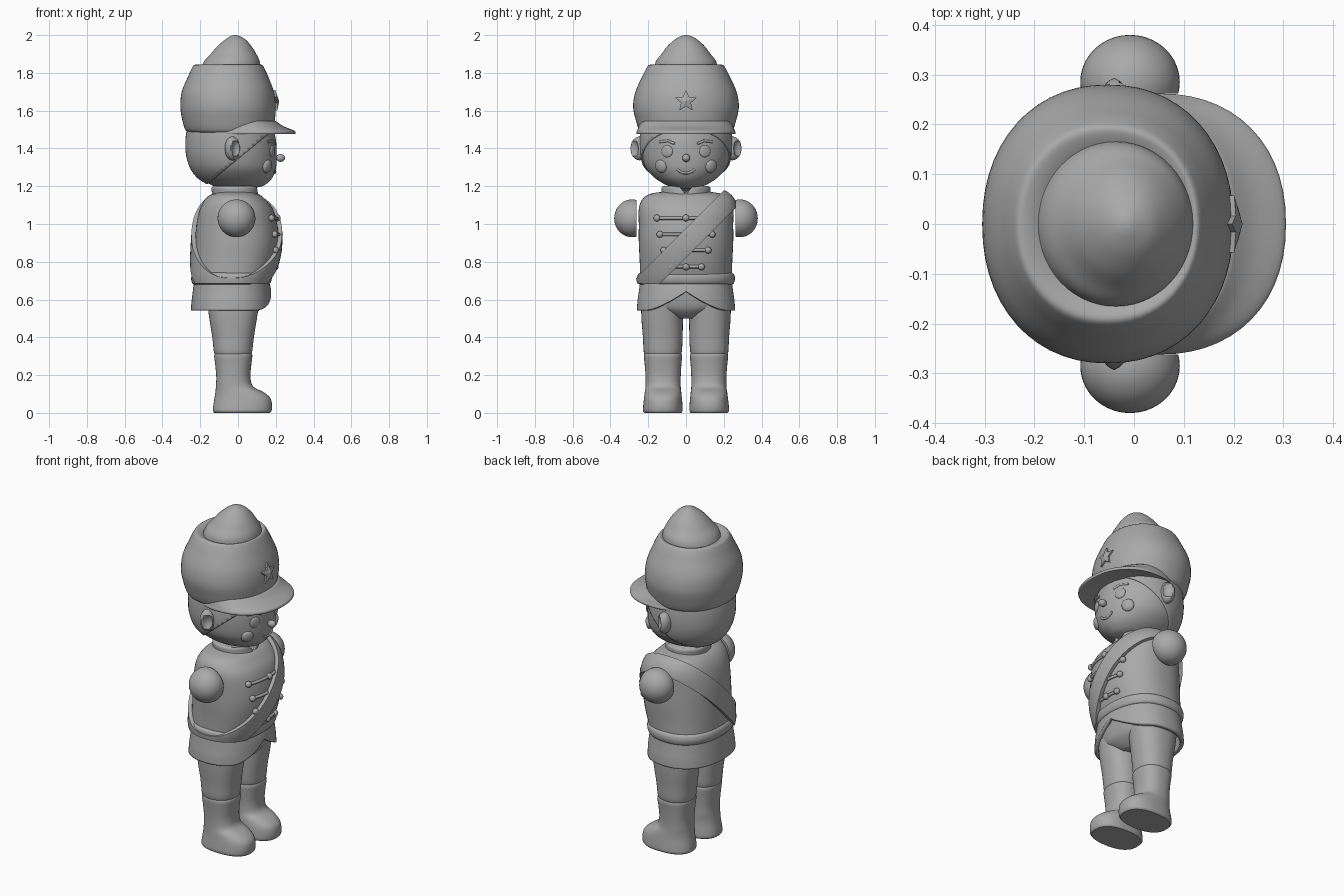
import bpy, bmesh, math
from mathutils import Vector
from mathutils.bvhtree import BVHTree

if "Cube" in bpy.data.objects:
    bpy.data.objects.remove(bpy.data.objects["Cube"])

grey = bpy.data.materials.new("plain grey")
grey.diffuse_color = (0.4, 0.4, 0.4, 1)
grey.use_nodes = True
grey.node_tree.nodes["Principled BSDF"].inputs["Base Color"].default_value = grey.diffuse_color


def finish(name, bm, angle=40):
    bmesh.ops.recalc_face_normals(bm, faces=bm.faces)
    me = bpy.data.meshes.new(name)
    bm.to_mesh(me)
    bm.free()
    me.materials.append(grey)
    me.shade_smooth()
    me.set_sharp_from_angle(angle=math.radians(angle))
    ob = bpy.data.objects.new(name, me)
    bpy.context.collection.objects.link(ob)
    return ob


def spline(rows, steps):
    """Catmull-Rom interpolation between section rows."""
    out = []
    for i in range(len(rows) - 1):
        p0, p1, p2, p3 = (rows[max(i - 1, 0)], rows[i], rows[i + 1],
                          rows[min(i + 2, len(rows) - 1)])
        for k in range(steps):
            t = k / steps
            out.append([0.5 * (2 * b + (c - a) * t + (2 * a - 5 * b + 4 * c - d) * t * t
                               + (3 * b - a - 3 * c + d) * t ** 3)
                        for a, b, c, d in zip(p0, p1, p2, p3)])
    return out + [list(rows[-1])]


def loft(rows, power=2.0, seg=56, steps=4, caps=True, warp=None):
    """Stack of superellipses; a row is z, x0, x1, y half-width or z, x0, x1, y0, y1."""
    rows = [r if len(r) == 5 else (r[0], r[1], r[2], -r[3], r[3]) for r in rows]
    bm = bmesh.new()
    rings = []
    for z, x0, x1, y0, y1 in spline(rows, steps):
        ring = []
        for i in range(seg):
            a = 2 * math.pi * i / seg
            c, s = math.cos(a), math.sin(a)
            co = Vector(((x0 + x1) / 2 + (x1 - x0) / 2 * math.copysign(abs(c) ** (2 / power), c),
                         (y0 + y1) / 2 + (y1 - y0) / 2 * math.copysign(abs(s) ** (2 / power), s), z))
            ring.append(bm.verts.new(warp(co) if warp else co))
        rings.append(ring)
    for a, b in zip(rings, rings[1:]):
        for i in range(seg):
            j = (i + 1) % seg
            bm.faces.new((a[i], a[j], b[j], b[i]))
    if caps:
        bm.faces.new(rings[0][::-1])
        bm.faces.new(rings[-1])
    bmesh.ops.recalc_face_normals(bm, faces=bm.faces)
    return bm


def band(source, grow, cuts):
    """Inflated copy of a part, trimmed by planes (point, outward normal)."""
    bm = bmesh.new()
    bm.from_mesh(source.data)
    bm.normal_update()
    for v, n in [(v, v.normal.copy()) for v in bm.verts]:
        v.co += n * grow
    for co, no in cuts:
        bmesh.ops.bisect_plane(bm, geom=bm.verts[:] + bm.edges[:] + bm.faces[:],
                               plane_co=co, plane_no=no, clear_outer=True)
    return bm


def surface(ob):
    """Function giving the front point and normal of a part at (y, z)."""
    me = ob.data
    tree = BVHTree.FromPolygons([v.co for v in me.vertices], [p.vertices for p in me.polygons])

    def hit(y, z):
        p, n = tree.ray_cast(Vector((1, y, z)), Vector((-1, 0, 0)))[:2]
        return p, n
    return hit


def ball(name, loc, size, facing=None):
    bm = bmesh.new()
    bmesh.ops.create_uvsphere(bm, u_segments=24, v_segments=14, radius=1)
    for v in bm.verts:
        co = Vector(v.co[i] * size[i] for i in range(3))
        if facing:
            co = facing.to_track_quat('Z', 'Y') @ co
        v.co = co + Vector(loc)
    return finish(name, bm)


def cord(name, hit, pts, r, lift=0.0):
    cu = bpy.data.curves.new(name, 'CURVE')
    cu.dimensions = '3D'
    cu.bevel_depth, cu.bevel_resolution, cu.use_fill_caps = r, 2, True
    sp = cu.splines.new('POLY')
    sp.points.add(len(pts) - 1)
    for p, (y, z) in zip(sp.points, pts):
        co, no = hit(y, z)
        p.co = (*(co + no * lift), 1)
    cu.materials.append(grey)
    ob = bpy.data.objects.new(name, cu)
    bpy.context.collection.objects.link(ob)


def solidify(ob, t, bevel=0):
    m = ob.modifiers.new("thickness", 'SOLIDIFY')
    m.thickness, m.offset = t, -1
    if bevel:
        b = ob.modifiers.new("round", 'BEVEL')
        b.width, b.segments, b.limit_method, b.angle_limit = bevel, 3, 'ANGLE', math.radians(50)


# hat: shell, dome and visor
hat = finish("hat", loft([
    (1.485, -.262, .172, .238), (1.5, -.28, .185, .25), (1.55, -.295, .195, .266),
    (1.62, -.305, .2, .28), (1.7, -.298, .19, .268), (1.78, -.265, .16, .232),
    (1.82, -.247, .142, .212), (1.842, -.232, .128, .195), (1.838, -.205, .112, .172),
    (1.82, -.17, .08, .14)], 2.15))
finish("hat_dome", loft([
    (1.81, -.2, .122, .168), (1.86, -.18, .115, .16), (1.9, -.145, .097, .13),
    (1.94, -.11, .072, .1), (1.975, -.07, .042, .062), (1.994, -.04, .01, .028),
    (2.0, -.022, -.008, .008)]))
finish("hat_visor", loft([
    (1.478, -.19, .29, .248), (1.476, -.205, .302, .26), (1.486, -.205, .305, .262),
    (1.496, -.2, .295, .258), (1.518, -.18, .24, .25), (1.545, -.16, .2, .235)], 2.2), 60)

# star on the hat
hit = surface(hat)
bm = bmesh.new()
cen = bm.verts.new(hit(0, 1.65)[0] + Vector((.02, 0, 0)))
tip, base = [], []
for i in range(10):
    a, r = math.pi * i / 5, (.06, .028)[i % 2]
    p = hit(r * math.sin(a), 1.65 + r * math.cos(a))[0]
    tip.append(bm.verts.new(p + Vector((.01, 0, 0))))
    base.append(bm.verts.new(p - Vector((.01, 0, 0))))
for i in range(10):
    j = (i + 1) % 10
    bm.faces.new((cen, tip[i], tip[j]))
    bm.faces.new((tip[i], base[i], base[j], tip[j]))
finish("hat_star", bm, 15)

# head and hair
head = finish("head", loft([
    (1.188, -.07, .07, .05), (1.2, -.125, .128, .09), (1.22, -.165, .16, .13), (1.25, -.21, .185, .172),
    (1.3, -.247, .202, .215), (1.37, -.268, .205, .235), (1.45, -.27, .2, .238),
    (1.52, -.26, .18, .23)]))
hair = finish("hair", band(head, .008, [((.05, 0, 1.385), (.82, 0, -1))]))
solidify(hair, .015)

# face
hit = surface(head)
p, n = hit(0, 1.35)
ball("nose", p + n * .02, (.021, .021, .024), n)
cord("mouth", hit, [(-.045, 1.29), (-.03, 1.277), (-.01, 1.27), (.01, 1.27), (.03, 1.277), (.045, 1.29)], .007)
for s, side in ((-1, "right"), (1, "left")):
    p, n = hit(.1 * s, 1.385)
    ball("eye_" + side, p, (.032, .032, .009), n)
    p, n = hit(.133 * s, 1.305)
    ball("cheek_" + side, p, (.035, .035, .016), n)
    cord("brow_" + side, hit, [(.06 * s, 1.425), (.095 * s, 1.44), (.14 * s, 1.435)], .007)
    # ear, dished on its outer front side
    bm = bmesh.new()
    bmesh.ops.create_uvsphere(bm, u_segments=28, v_segments=18, radius=1)
    axis = Vector((.6, .8 * s, 0))
    for v in bm.verts:
        d = max(0, v.co.dot(axis) - .72)
        q = v.co - axis * d * 2.2
        v.co = (q.x * .04 - .03, q.y * .05 + .245 * s, q.z * .063 + 1.4)
    finish("ear_" + side, bm)


# collar with a small front notch
def notch(co):
    if co.x > 0 and abs(co.y) < .035 and co.z > 1.15:
        co.z -= (co.z - 1.15) * .9 * (1 - abs(co.y) / .035)
    return co


finish("collar", loft([(1.12, -.14, .115, .135), (1.16, -.138, .108, .13), (1.19, -.14, .105, .13),
                       (1.2, -.132, .098, .122)], seg=96, warp=notch))

# jacket body
torso = finish("jacket", loft([
    (.7, -.235, .165, .243), (.8, -.233, .198, .245), (.9, -.228, .213, .25), (1.0, -.22, .208, .25),
    (1.08, -.202, .185, .25), (1.13, -.175, .145, .232), (1.158, -.14, .11, .195),
    (1.17, -.09, .06, .13)], 2.3))

# sash running diagonally around the jacket
nrm, mid = Vector((0, -1, 1)).normalized(), Vector((0, 0, .9))
sash = finish("sash", band(torso, .022, [(mid + nrm * .055, nrm), (mid - nrm * .055, -nrm)]), 50)
solidify(sash, .03, .008)

# cords and buttons across the chest
hit = surface(torso)
for i, (w, z) in enumerate(((.15, 1.03), (.135, .945), (.115, .862), (.08, .775))):
    cord(f"chest_cord_{i}", hit, [(w * (k / 6 - 1), z) for k in range(13)], .009, .004)
    for s in (-1, 0, 1):
        p, n = hit(w * s, z)
        ball(f"button_{i}_{s + 1}", p + n * .008, (.018, .018, .016), n)

# belt
finish("belt", loft([(.68, -.235, .16, .245), (.688, -.243, .172, .254), (.71, -.248, .179, .259),
                     (.732, -.243, .177, .255), (.742, -.232, .165, .243)], 2.3))


# jacket skirt, open below and parted at the front
def part(co):
    if co.x > 0:
        co.z += .1 * max(0, 1 - abs(co.y) / .21) ** 1.4 * (1 - (co.z - .543) / .152)
    return co


skirt = finish("jacket_skirt", loft([(.543, -.25, .176, .26), (.59, -.246, .174, .257), (.64, -.24, .17, .25),
                                     (.695, -.233, .163, .243)], 2.3, 96, caps=False, warp=part))
solidify(skirt, .022)

# hips
finish("hips", loft([(.5, -.1, .06, .06), (.525, -.14, .095, .13), (.57, -.17, .125, .22),
                     (.69, -.2, .145, .225)], 2.3))

# legs, boots and shoulder stumps, one per side
for s, side in ((-1, "right"), (1, "left")):
    def rows(*rs):
        return [(z, x0, x1, a * s, b * s) for z, x0, x1, a, b in rs]

    finish("leg_" + side, loft(rows(
        (.3, -.118, .066, .032, .213), (.325, -.128, .075, .022, .224), (.4, -.136, .084, .018, .228),
        (.5, -.152, .1, .016, .236), (.6, -.165, .115, .012, .238)), 2.3))
    finish("boot_" + side, loft(rows(
        (0, -.125, .17, .025, .22), (.012, -.133, .178, .018, .228), (.045, -.13, .18, .019, .226),
        (.08, -.124, .17, .022, .222), (.11, -.12, .135, .025, .218), (.14, -.117, .08, .028, .214),
        (.19, -.115, .066, .028, .214), (.25, -.12, .07, .025, .218), (.3, -.126, .076, .021, .223),
        (.314, -.122, .072, .025, .219)), 2.4))
    bm = bmesh.new()
    bmesh.ops.create_uvsphere(bm, u_segments=40, v_segments=24, radius=.1)
    for v in bm.verts:
        v.co = (v.co.x - .008, v.co.y * .95 + .285 * s, v.co.z + 1.03)
    cut = bmesh.ops.bisect_plane(bm, geom=bm.verts[:] + bm.edges[:] + bm.faces[:],
                                 plane_co=(0, .262 * s, 0), plane_no=(0, -s, 0), clear_outer=True)
    bmesh.ops.holes_fill(bm, edges=[e for e in bm.edges if e.is_boundary])
    finish("shoulder_" + side, bm)
